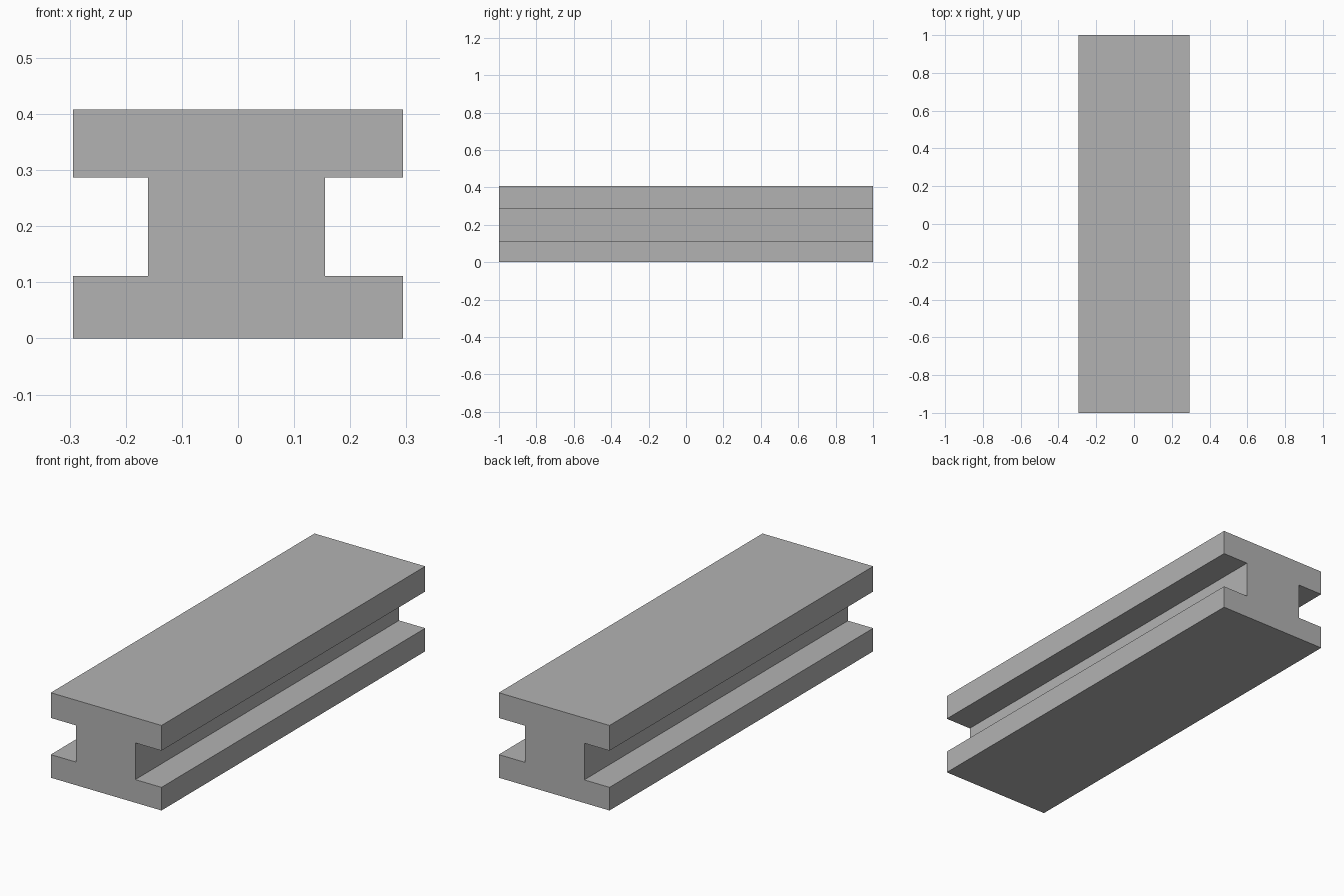
import bpy
import bmesh

if "Cube" in bpy.data.objects:
    bpy.data.objects.remove(bpy.data.objects["Cube"])

LENGTH = 2.0
HALF_W = 0.294
HEIGHT = 0.408
WEB_LEFT, WEB_RIGHT = -0.16, 0.155
GROOVE_LOW, GROOVE_HIGH = 0.111, 0.287

# I-shaped cross-section (x, z), counter-clockwise seen from the front
profile = [
    (-HALF_W, 0), (HALF_W, 0),
    (HALF_W, GROOVE_LOW), (WEB_RIGHT, GROOVE_LOW),
    (WEB_RIGHT, GROOVE_HIGH), (HALF_W, GROOVE_HIGH),
    (HALF_W, HEIGHT), (-HALF_W, HEIGHT),
    (-HALF_W, GROOVE_HIGH), (WEB_LEFT, GROOVE_HIGH),
    (WEB_LEFT, GROOVE_LOW), (-HALF_W, GROOVE_LOW),
]

# Beam: profile extruded along y
bm = bmesh.new()
front = bm.faces.new([bm.verts.new((x, -LENGTH / 2, z)) for x, z in profile])
result = bmesh.ops.extrude_face_region(bm, geom=[front], use_keep_orig=True)
back_verts = [g for g in result["geom"] if isinstance(g, bmesh.types.BMVert)]
bmesh.ops.translate(bm, verts=back_verts, vec=(0, LENGTH, 0))
bmesh.ops.recalc_face_normals(bm, faces=bm.faces)

mesh = bpy.data.meshes.new("i_beam")
bm.to_mesh(mesh)
bm.free()

# Dark grey surface
grey = bpy.data.materials.new("dark_grey")
grey.diffuse_color = (0.45, 0.45, 0.45, 1)
grey.use_nodes = True
grey.node_tree.nodes["Principled BSDF"].inputs["Base Color"].default_value = grey.diffuse_color
mesh.materials.append(grey)
bpy.context.collection.objects.link(bpy.data.objects.new("i_beam", mesh))
